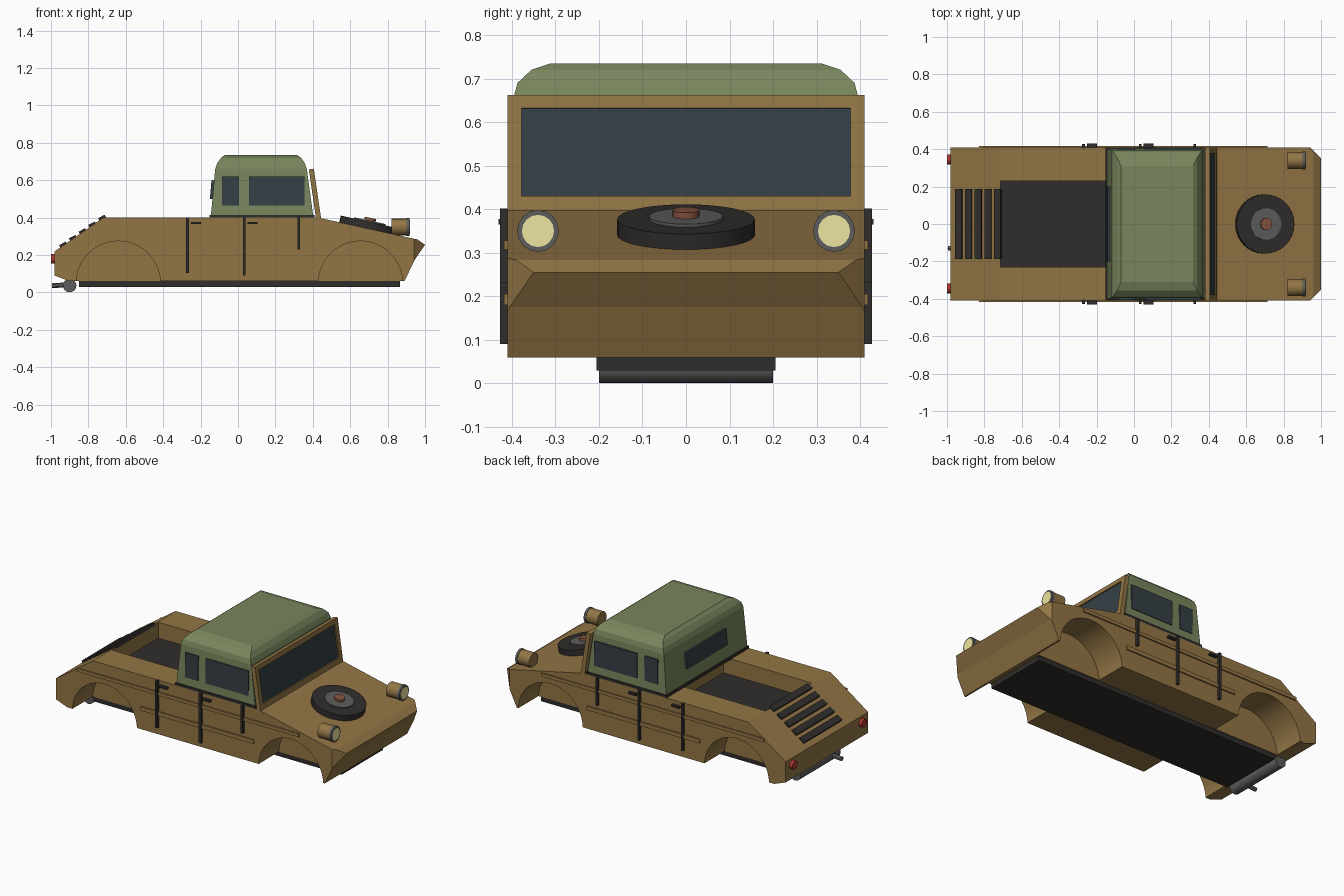
import bpy, bmesh, math
from mathutils import Vector, Matrix

if "Cube" in bpy.data.objects:
    bpy.data.objects.remove(bpy.data.objects["Cube"])


def mat(name, r, g, b):
    m = bpy.data.materials.new(name)
    m.diffuse_color = (r, g, b, 1)
    m.use_nodes = True
    m.node_tree.nodes["Principled BSDF"].inputs["Base Color"].default_value = m.diffuse_color
    return m


TAN = mat("tan_paint", 0.29, 0.18, 0.06)
GREEN = mat("canvas_green", 0.19, 0.24, 0.11)
BLACK = mat("dark_trim", 0.03, 0.027, 0.025)
GLASS = mat("dark_glass", 0.035, 0.05, 0.06)
STEEL = mat("steel", 0.11, 0.11, 0.11)
RED = mat("red_lens", 0.45, 0.04, 0.03)
RUST = mat("rust_cap", 0.25, 0.09, 0.05)
LAMP = mat("lamp_lens", 0.85, 0.78, 0.35)


def finish(bm, name, material, smooth=False):
    bmesh.ops.recalc_face_normals(bm, faces=bm.faces)
    me = bpy.data.meshes.new(name)
    bm.to_mesh(me)
    bm.free()
    ob = bpy.data.objects.new(name, me)
    bpy.context.collection.objects.link(ob)
    if material:
        me.materials.append(material)
    if smooth:
        bpy.ops.object.select_all(action='DESELECT')
        ob.select_set(True)
        bpy.context.view_layer.objects.active = ob
        bpy.ops.object.shade_smooth_by_angle(angle=math.radians(30))
    return ob


def box(name, lo, hi, material, tilt=0):
    """Box between two corners, tilted about y around its own centre."""
    lo, hi = Vector(lo), Vector(hi)
    bm = bmesh.new()
    m = Matrix.Translation((lo + hi) / 2) @ Matrix.Rotation(tilt, 4, 'Y') @ Matrix.Diagonal((*(hi - lo), 1))
    bmesh.ops.create_cube(bm, size=1, matrix=m)
    return finish(bm, name, material)


def rod(name, a, b, r, material, sides=24):
    """Cylinder from point a to point b."""
    a, b = Vector(a), Vector(b)
    rot = (b - a).to_track_quat('Z', 'Y').to_matrix().to_4x4()
    bm = bmesh.new()
    bmesh.ops.create_cone(bm, cap_ends=True, segments=sides, radius1=r, radius2=r,
                          depth=(b - a).length, matrix=Matrix.Translation((a + b) / 2) @ rot)
    return finish(bm, name, material, True)


def cut(ob, cutter):
    mod = ob.modifiers.new("cut", 'BOOLEAN')
    mod.operation, mod.solver, mod.object = 'DIFFERENCE', 'EXACT', cutter
    bpy.context.view_layer.objects.active = ob
    bpy.ops.object.modifier_apply(modifier=mod.name)
    bpy.data.objects.remove(cutter)


# Body hull: side profile extruded across, nose corners sliced off
profile = [(-0.98, 0.09), (-0.98, 0.22), (-0.72, 0.40), (0.43, 0.40), (0.96, 0.283),
           (1.0, 0.255), (0.945, 0.175), (0.89, 0.06), (-0.90, 0.06)]
W = 0.41
bm = bmesh.new()
face = bm.faces.new([bm.verts.new((x, -W, z)) for x, z in profile])
ext = bmesh.ops.extrude_face_region(bm, geom=[face])
bmesh.ops.translate(bm, vec=(0, 2 * W, 0), verts=[v for v in ext["geom"] if isinstance(v, bmesh.types.BMVert)])
for s in (-1, 1):
    res = bmesh.ops.bisect_plane(bm, geom=bm.verts[:] + bm.edges[:] + bm.faces[:],
                                 plane_co=(0.94, s * W, 0), plane_no=(1, s, 0), clear_outer=True)
    bmesh.ops.holes_fill(bm, edges=[e for e in bm.edges if e.is_boundary])
body = finish(bm, "body", TAN)

# Wheel arches and rear well
for x in (-0.64, 0.655):
    for s in (-1, 1):
        cut(body, rod("arch_cutter", (x, s * 0.21, 0.05), (x, s * 0.5, 0.05), 0.225, None, 40))
cut(body, box("well_cutter", (-0.715, -0.23, 0.29), (-0.10, 0.23, 0.5), None))
box("well_floor", (-0.715, -0.23, 0.285), (-0.10, 0.23, 0.30), BLACK)

# Underside plate, muffler, exhaust
box("floor_plate", (-0.85, -0.205, 0.03), (0.865, 0.205, 0.062), BLACK)
rod("muffler", (-0.90, -0.2, 0.037), (-0.90, 0.2, 0.037), 0.036, STEEL)
rod("exhaust_pipe", (-0.90, -0.13, 0.042), (-0.995, -0.13, 0.036), 0.013, STEEL, 12)

# Side ribs, door posts and handles
for s, side in ((-1, "right"), (1, "left")):
    def side_box(name, x0, x1, z0, z1, out, m):
        y = sorted((s * (W - 0.005), s * (W + out)))
        box(f"{name}_{side}", (x0, y[0], z0), (x1, y[1], z1), m)
    side_box("upper_rib", -0.83, 0.715, 0.307, 0.328, 0.008, TAN)
    side_box("lower_rib", -0.385, 0.40, 0.18, 0.205, 0.008, TAN)
    for i, (x, z) in enumerate(((-0.27, 0.105), (0.033, 0.09), (0.325, 0.23))):
        side_box(f"door_post_{i}", x - 0.007, x + 0.007, z, 0.402, 0.017, BLACK)
    for i, x in enumerate((-0.25, 0.05)):
        side_box(f"door_handle_{i}", x, x + 0.053, 0.365, 0.377, 0.02, BLACK)

# Canvas roof: stacked rectangular rings (z, x0, x1, half width)
rings = [(0.41, -0.145, 0.402, 0.403), (0.66, -0.122, 0.368, 0.395), (0.69, -0.112, 0.358, 0.387),
         (0.72, -0.09, 0.338, 0.355), (0.735, -0.07, 0.316, 0.31)]
bm = bmesh.new()
loops = [[bm.verts.new(p) for p in ((a, -w, z), (b, -w, z), (b, w, z), (a, w, z))] for z, a, b, w in rings]
for lo, hi in zip(loops, loops[1:]):
    for i in range(4):
        j = (i + 1) % 4
        bm.faces.new((lo[i], lo[j], hi[j], hi[i]))
bm.faces.new(loops[0])
bm.faces.new(loops[-1])
finish(bm, "canvas_roof", GREEN)
box("roof_trim", (-0.152, -0.41, 0.398), (0.408, 0.41, 0.415), BLACK)

# Roof windows
for s, side in ((-1, "right"), (1, "left")):
    for i, (a, b) in enumerate(((-0.085, 0.005), (0.058, 0.355))):
        y = sorted((s * 0.385, s * 0.405))
        box(f"side_window_{i}_{side}", (a, y[0], 0.465), (b, y[1], 0.62), GLASS)
box("rear_window", (-0.146, -0.2, 0.50), (-0.13, 0.2, 0.60), GLASS, math.radians(5))

# Windscreen: four tilted frame bars built upright around the glass
tilt = math.radians(-8.3)


def screen_part(name, y0, y1, z0, z1, thick, m):
    zc = (z0 + z1) / 2
    xc = 0.43 - (zc - 0.40) * 0.146
    box(name, (xc - thick / 2, y0, z0), (xc + thick / 2, y1, z1), m, tilt)


screen_part("screen_frame_bottom", -0.41, 0.41, 0.39, 0.428, 0.027, TAN)
screen_part("screen_frame_top", -0.41, 0.41, 0.63, 0.66, 0.027, TAN)
screen_part("screen_frame_right", -0.41, -0.378, 0.39, 0.66, 0.027, TAN)
screen_part("screen_frame_left", 0.378, 0.41, 0.39, 0.66, 0.027, TAN)
screen_part("windscreen_glass", -0.38, 0.38, 0.42, 0.635, 0.012, GLASS)

# Spare wheel lying on the sloped bonnet
n = Vector((0.117, 0, 0.53)).normalized()
base = Vector((0.695, 0, 0.338))
for name, h, r, m in (("spare_tyre", 0.04, 0.158, BLACK), ("spare_hub", 0.047, 0.085, STEEL),
                      ("spare_cap", 0.062, 0.031, RUST)):
    rod(name, base - n * 0.005, base + n * h, r, m, 32 if r > 0.1 else 20)

# Headlights and tail lights
for s, side in ((-1, "right"), (1, "left")):
    y = s * 0.34
    rod(f"headlight_{side}", (0.822, y, 0.35), (0.908, y, 0.35), 0.045, TAN, 16)
    rod(f"headlight_rim_{side}", (0.902, y, 0.35), (0.917, y, 0.35), 0.048, STEEL, 16)
    rod(f"headlight_lens_{side}", (0.91, y, 0.35), (0.92, y, 0.35), 0.037, LAMP, 16)
    rod(f"tail_light_{side}", (-0.97, s * 0.345, 0.18), (-1.0, s * 0.345, 0.18), 0.026, RED, 16)

# Engine lid louvres along the sloped tail
slope = math.atan2(0.18, 0.26)
for i in range(5):
    x = -0.935 + i * 0.052
    z = 0.22 + (x + 0.98) * 0.18 / 0.26 + 0.004
    box(f"louvre_{i}", (x - 0.02, -0.188, z - 0.008), (x + 0.02, 0.188, z + 0.008), BLACK, -slope + 0.12)
